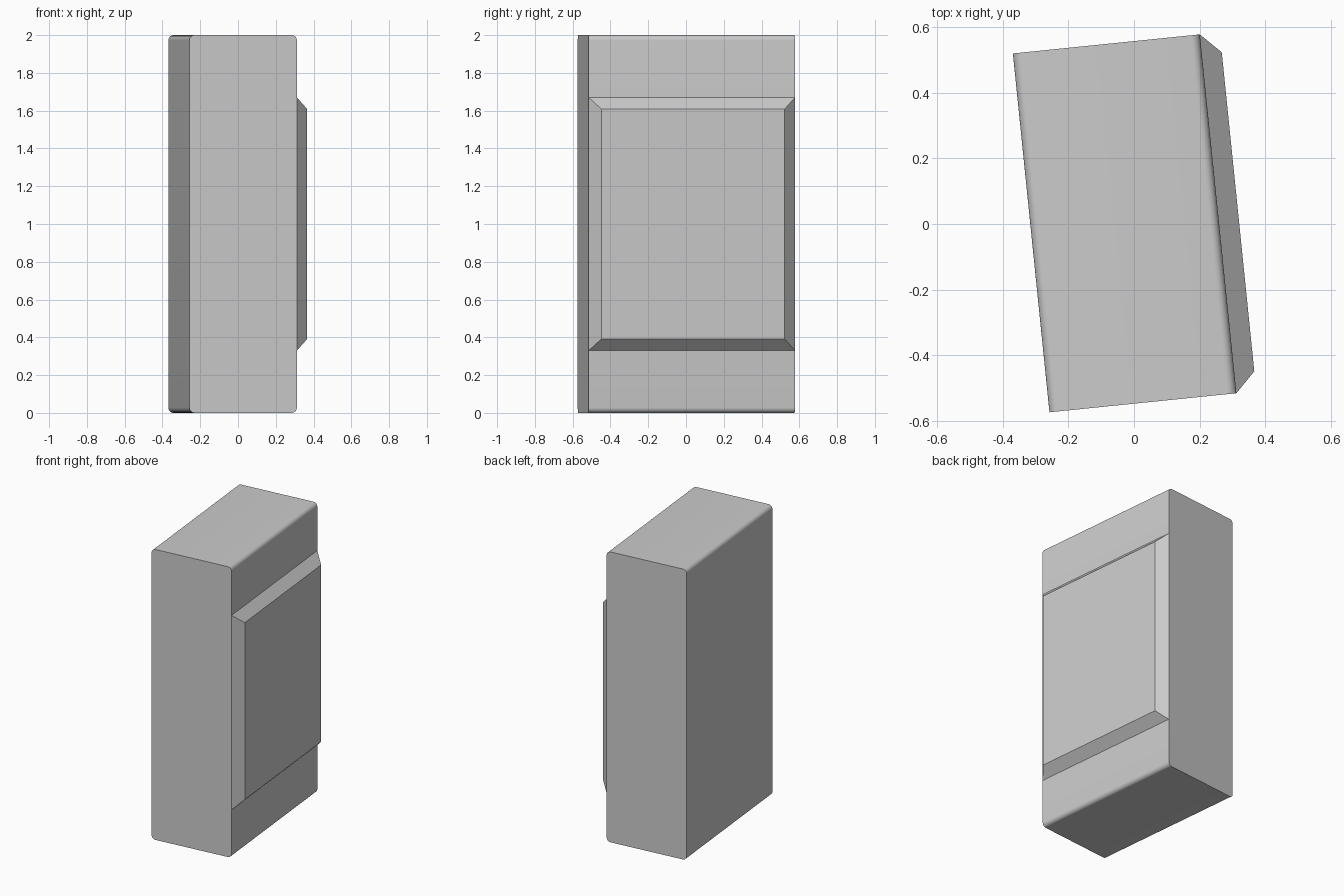
import bpy, bmesh, math

if "Cube" in bpy.data.objects:
    bpy.data.objects.remove(bpy.data.objects["Cube"], do_unlink=True)

WIDTH, LENGTH, HEIGHT = 0.572, 1.098, 2.0
CENTER = (-0.0285, 0.002, 1.0)
TURN = math.atan2(0.058, 0.569)

grey = bpy.data.materials.new("plain grey")
grey.use_nodes = True
grey.diffuse_color = (0.6, 0.6, 0.6, 1)
grey.node_tree.nodes["Principled BSDF"].inputs["Base Color"].default_value = (0.6, 0.6, 0.6, 1)


def finish(name, bm):
    bmesh.ops.recalc_face_normals(bm, faces=bm.faces)
    mesh = bpy.data.meshes.new(name)
    bm.to_mesh(mesh)
    bm.free()
    mesh.materials.append(grey)
    obj = bpy.data.objects.new(name, mesh)
    bpy.context.collection.objects.link(obj)
    obj.location = CENTER
    obj.rotation_euler.z = TURN
    return obj


def box(size, offset=(0, 0, 0)):
    bm = bmesh.new()
    bmesh.ops.create_cube(bm, size=1)
    bmesh.ops.scale(bm, vec=size, verts=bm.verts)
    bmesh.ops.translate(bm, vec=offset, verts=bm.verts)
    return bm


# Main block, rounded only along its four long horizontal edges
bm = box((WIDTH, LENGTH, HEIGHT))
long_edges = [e for e in bm.edges if abs(e.verts[0].co.y - e.verts[1].co.y) > 0.5]
bmesh.ops.bevel(bm, geom=long_edges, offset=0.028, segments=6, profile=0.5, affect='EDGES')
body = finish("body", bm)
bpy.ops.object.select_all(action='DESELECT')
body.select_set(True)
bpy.context.view_layer.objects.active = body
bpy.ops.object.shade_smooth_by_angle(angle=math.radians(30))

# Raised side panel with sloping borders, slightly sunk into the block
DEPTH, PANEL_HEIGHT = 0.061, 1.34
bm = box((DEPTH, LENGTH, PANEL_HEIGHT), (WIDTH / 2 + DEPTH / 2, 0, 0))
for v in bm.verts:
    if v.co.x > WIDTH / 2 + DEPTH / 2:
        v.co.y -= math.copysign(DEPTH, v.co.y)
        v.co.z -= math.copysign(DEPTH, v.co.z)
finish("side_panel", bm)
